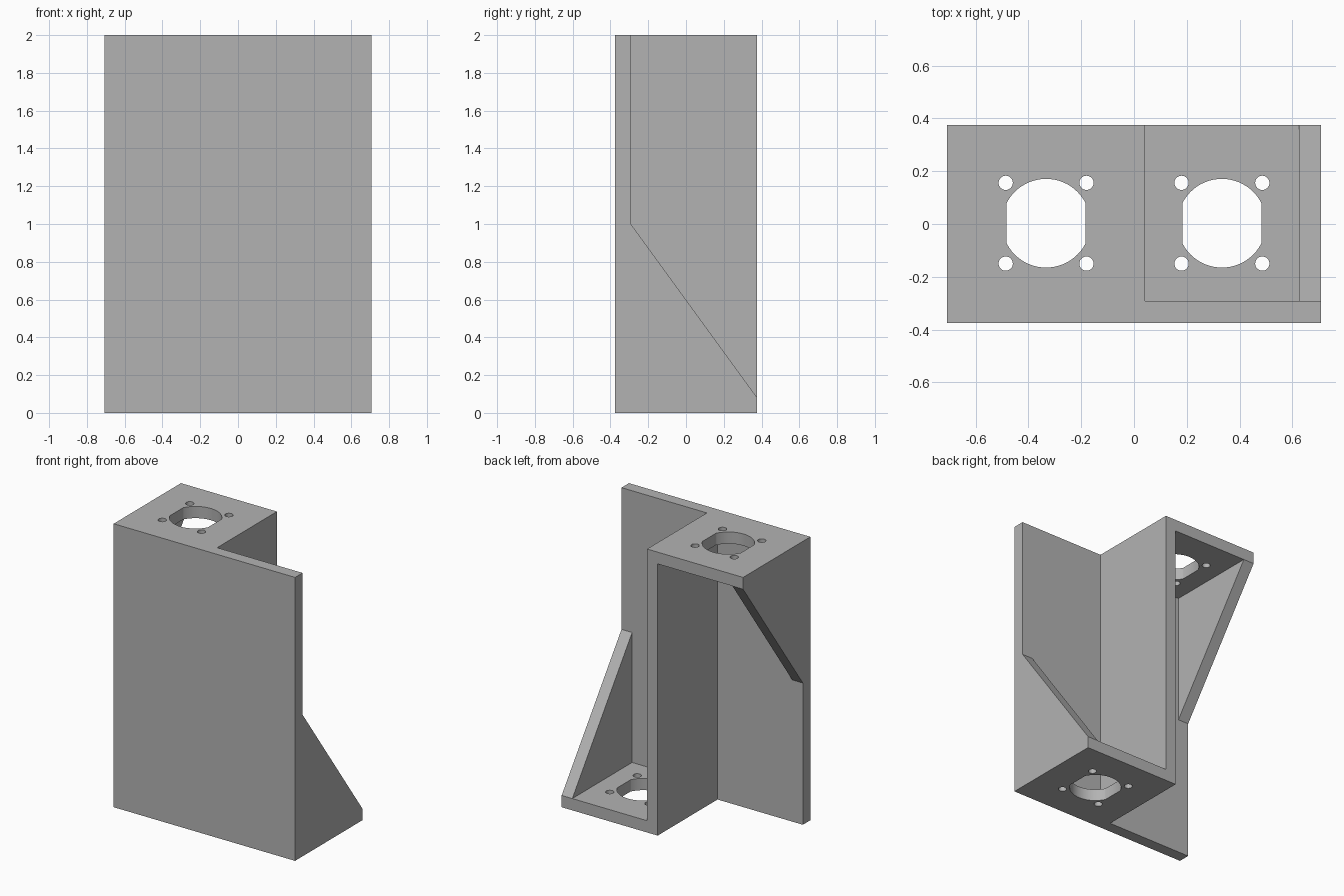
import bpy
import bmesh
from mathutils import Matrix

if "Cube" in bpy.data.objects:
    bpy.data.objects.remove(bpy.data.objects["Cube"], do_unlink=True)

W, D, H, T = 0.708, 0.375, 2.0, 0.083   # half width, half depth, height, wall
HOLE_X, HOLE_Y = 0.333, 0.003

grey = bpy.data.materials.new("plain grey")
grey.use_nodes = True
colour = (0.45, 0.45, 0.45, 1)
grey.diffuse_color = colour
grey.node_tree.nodes["Principled BSDF"].inputs["Base Color"].default_value = colour


def finish(name, bm):
    bmesh.ops.recalc_face_normals(bm, faces=bm.faces)
    mesh = bpy.data.meshes.new(name)
    bm.to_mesh(mesh)
    bm.free()
    mesh.materials.append(grey)
    obj = bpy.data.objects.new(name, mesh)
    bpy.context.collection.objects.link(obj)
    return obj


def prism(name, points, axis, start, end):
    """Extrude a yz outline along x, or an xy outline along z."""
    bm = bmesh.new()
    place = (lambda a, b: (start, a, b)) if axis == "x" else (lambda a, b: (a, b, start))
    face = bm.faces.new([bm.verts.new(place(a, b)) for a, b in points])
    moved = bmesh.ops.extrude_face_region(bm, geom=[face])["geom"]
    step = (end - start, 0, 0) if axis == "x" else (0, 0, end - start)
    bmesh.ops.translate(bm, vec=step, verts=[v for v in moved if isinstance(v, bmesh.types.BMVert)])
    return finish(name, bm)


def box(name, x0, x1, y0, y1, z0, z1):
    return prism(name, [(x0, y0), (x1, y0), (x1, y1), (x0, y1)], "z", z0, z1)


def cylinder(name, x, y, radius, z, sides):
    bm = bmesh.new()
    bmesh.ops.create_cone(bm, cap_ends=True, segments=sides, radius1=radius,
                          radius2=radius, depth=0.3, matrix=Matrix.Translation((x, y, z)))
    return finish(name, bm)


def boolean(target, tool, operation):
    mod = target.modifiers.new(operation, "BOOLEAN")
    mod.operation, mod.solver, mod.object = operation, "EXACT", tool
    graph = bpy.context.evaluated_depsgraph_get()
    graph.update()
    mesh = bpy.data.meshes.new_from_object(target.evaluated_get(graph))
    target.modifiers.clear()
    target.data = mesh
    bpy.data.objects.remove(tool, do_unlink=True)


# Front plate and the full-height web behind its middle
bracket = box("motor_bracket", -W, W, -D, -D + T, 0, H)
boolean(bracket, box("web", -T / 2, T / 2, -D, D, 0, H), "UNION")

# Each side has a shelf and a gusset: low on the left, high on the right
for side in (1, -1):
    def level(z):
        return z if side > 0 else H - z

    xs = sorted((-side * T / 2, side * W))
    zs = sorted((level(0), level(T)))
    shelf = box("shelf", *xs, -D, D, *zs)
    boolean(bracket, shelf, "UNION")

    outline = [(-D, level(0)), (D, level(0)), (D, level(T)),
               (-D + T, level(1)), (-D, level(1))]
    gusset = prism("gusset", outline, "x", *sorted((side * (W - T), side * W)))
    boolean(bracket, gusset, "UNION")

    # Motor opening with flat sides, and four screw holes
    x, z = side * HOLE_X, level(T / 2)
    opening = cylinder("opening_cutter", x, HOLE_Y, 0.168, z, 64)
    flats = box("flats", x - 0.15, x + 0.15, -0.3, 0.3, z - 0.1, z + 0.1)
    boolean(opening, flats, "INTERSECT")
    boolean(bracket, opening, "DIFFERENCE")
    for dx in (-0.153, 0.153):
        for dy in (-0.153, 0.153):
            screw = cylinder("screw_cutter", x + dx, HOLE_Y + dy, 0.027, z, 32)
            boolean(bracket, screw, "DIFFERENCE")

# Merge coplanar pieces, then smooth only the round hole walls
bm = bmesh.new()
bm.from_mesh(bracket.data)
bmesh.ops.remove_doubles(bm, verts=bm.verts, dist=0.0001)
bmesh.ops.dissolve_limit(bm, angle_limit=0.01, verts=bm.verts, edges=bm.edges)
bm.to_mesh(bracket.data)
bm.free()
bracket.data.materials.clear()
bracket.data.materials.append(grey)
bpy.context.view_layer.objects.active = bracket
bracket.select_set(True)
bpy.ops.object.shade_smooth_by_angle(angle=0.5)
